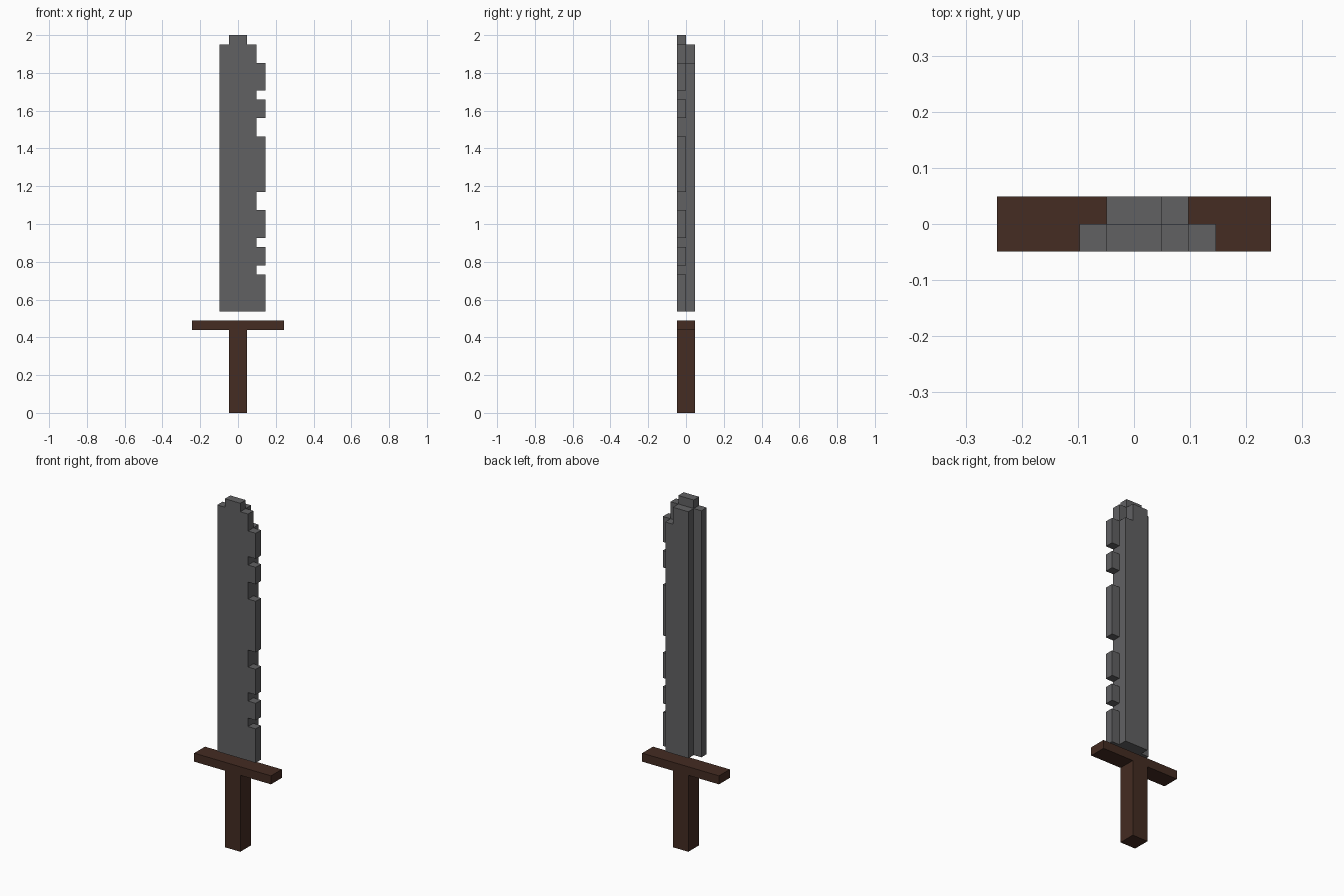
import bpy, bmesh
from mathutils import Vector

if "Cube" in bpy.data.objects:
    bpy.data.objects.remove(bpy.data.objects["Cube"])

U = 2 / 41  # one block of the grid the sword is built on


def material(name, rgb):
    m = bpy.data.materials.new(name)
    m.diffuse_color = (*rgb, 1)
    m.use_nodes = True
    m.node_tree.nodes["Principled BSDF"].inputs["Base Color"].default_value = m.diffuse_color
    return m


def block_part(name, boxes, mat):
    """Join block-grid boxes (x0,x1,y0,y1,z0,z1) into one skin without inner faces."""
    cells = {(x, y, z) for x0, x1, y0, y1, z0, z1 in boxes
             for x in range(x0, x1) for y in range(y0, y1) for z in range(z0, z1)}
    bm = bmesh.new()
    for c in cells:
        for axis in range(3):
            for side in (0, 1):
                n = list(c)
                n[axis] += 2 * side - 1
                if tuple(n) in cells:
                    continue
                a, b = (axis + 1) % 3, (axis + 2) % 3
                loop = [(0, 0), (1, 0), (1, 1), (0, 1)]
                if not side:
                    loop.reverse()
                verts = []
                for i, j in loop:
                    p = Vector(c)
                    p[axis] += side
                    p[a] += i
                    p[b] += j
                    verts.append(bm.verts.new(p * U))
                bm.faces.new(verts)
    bmesh.ops.remove_doubles(bm, verts=bm.verts, dist=U * 0.01)
    bmesh.ops.dissolve_limit(bm, angle_limit=0.01, verts=bm.verts, edges=bm.edges)
    mesh = bpy.data.meshes.new(name)
    bm.to_mesh(mesh)
    bm.free()
    mesh.materials.append(mat)
    ob = bpy.data.objects.new(name, mesh)
    bpy.context.collection.objects.link(ob)
    return ob


wood = material("dark brown wood", (0.058, 0.025, 0.016))
steel = material("dark grey steel", (0.12, 0.12, 0.124))

# Hilt: grip with crossguard
block_part("hilt", [(-1, 1, -1, 1, 0, 9), (-5, 5, -1, 1, 9, 10)], wood)

# Blade: front layer, tip, stepped back layer, floating one block above the guard
blade = [(-2, 2, -1, 0, 11, 40), (-1, 1, -1, 0, 40, 41),
         (-1, 1, 0, 1, 11, 40), (1, 2, 0, 1, 11, 38)]
# Teeth along the right edge, bottom and top of each
for z0, z1 in ((11, 15), (16, 18), (19, 22), (24, 30), (32, 34), (35, 38)):
    blade.append((2, 3, -1, 0, z0, z1))
block_part("blade", blade, steel)
